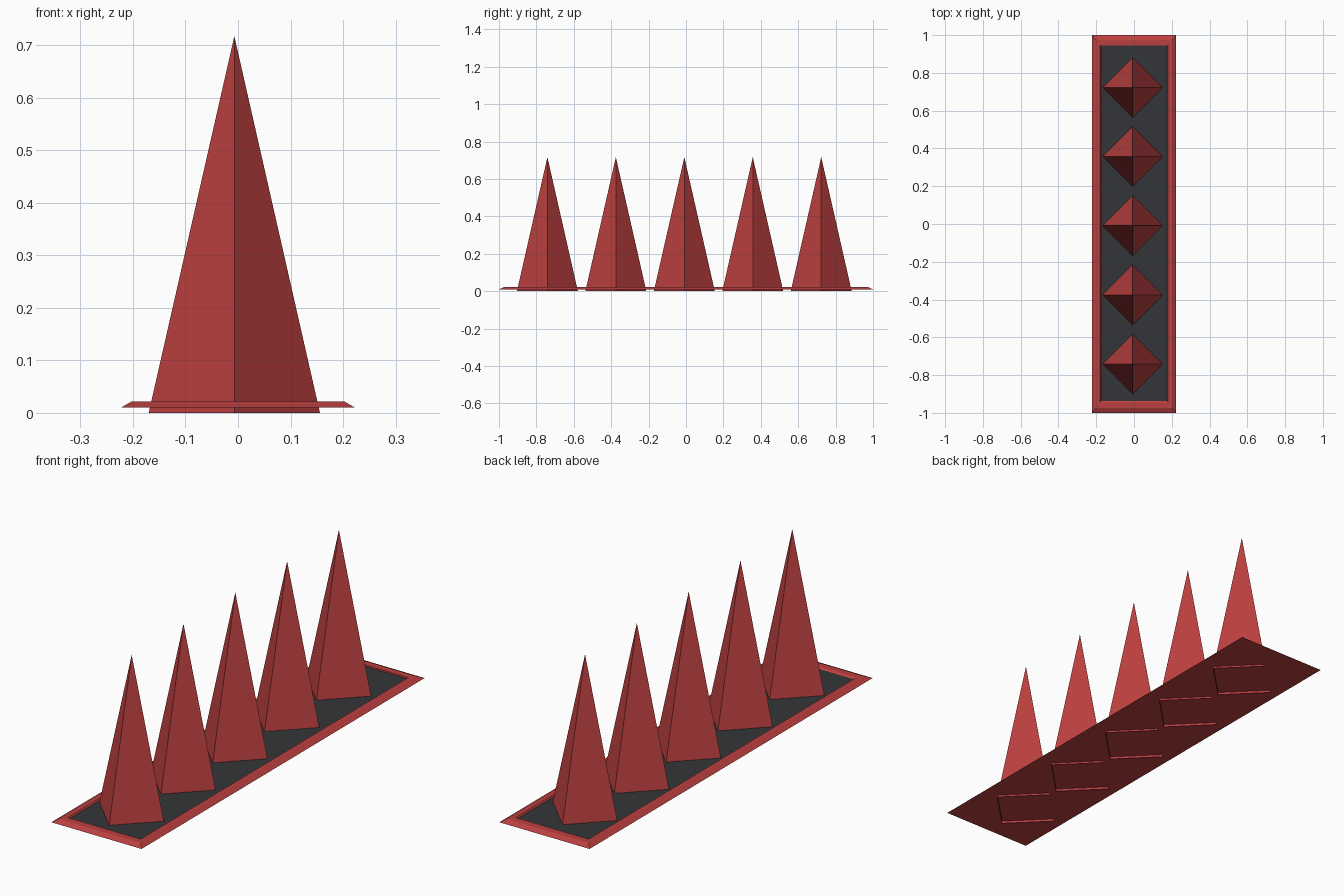
import bpy, bmesh, math
from mathutils import Matrix

if "Cube" in bpy.data.objects:
    bpy.data.objects.remove(bpy.data.objects["Cube"])


def material(name, rgb):
    m = bpy.data.materials.new(name)
    m.diffuse_color = (*rgb, 1)
    m.use_nodes = True
    m.node_tree.nodes["Principled BSDF"].inputs["Base Color"].default_value = m.diffuse_color
    return m


def add_object(name, bm, mat):
    mesh = bpy.data.meshes.new(name)
    bm.to_mesh(mesh)
    bm.free()
    mesh.materials.append(mat)
    obj = bpy.data.objects.new(name, mesh)
    bpy.context.collection.objects.link(obj)
    return obj


def ring(bm, hx, hy, z, y=0):
    return [bm.verts.new((sx * hx, y + sy * hy, z))
            for sx, sy in ((-1, -1), (1, -1), (1, 1), (-1, 1))]


red = material("red", (0.50, 0.05, 0.05))
dark = material("dark_grey", (0.034, 0.036, 0.04))

# Base frame: closed underside, sloped outer edge, flat lip, shallow recess
bm = bmesh.new()
rings = [ring(bm, 0.223, 1.0, 0.010),
         ring(bm, 0.202, 0.975, 0.022),
         ring(bm, 0.180, 0.945, 0.022),
         ring(bm, 0.175, 0.940, 0.016, 0.004)]
bm.faces.new(rings[0][::-1])
for low, high in zip(rings, rings[1:]):
    for i in range(4):
        j = (i + 1) % 4
        bm.faces.new((low[i], low[j], high[j], high[i]))
add_object("base_frame", bm, red)

# Dark panel filling the recess
bm = bmesh.new()
bm.faces.new(ring(bm, 0.175, 0.940, 0.016, 0.004))
add_object("base_panel", bm, dark)

# Row of five four-sided spikes, open underneath, corners along x and y
HEIGHT, RADIUS, SPACING = 0.717, 0.163, 0.366
for i in range(5):
    bm = bmesh.new()
    bmesh.ops.create_cone(bm, cap_ends=False, segments=4,
                          radius1=RADIUS, radius2=0, depth=HEIGHT,
                          matrix=Matrix.Translation((0, 0, HEIGHT / 2)))
    bmesh.ops.remove_doubles(bm, verts=bm.verts, dist=1e-5)
    # Make sure a corner points straight along x
    v = max(bm.verts, key=lambda p: p.co.xy.length)
    turn = Matrix.Rotation(-math.atan2(v.co.y, v.co.x), 4, 'Z')
    bmesh.ops.transform(bm, matrix=turn, verts=bm.verts)
    spike = add_object(f"spike_{i + 1}", bm, red)
    spike.location = (-0.007, -0.009 + (i - 2) * SPACING, 0)
